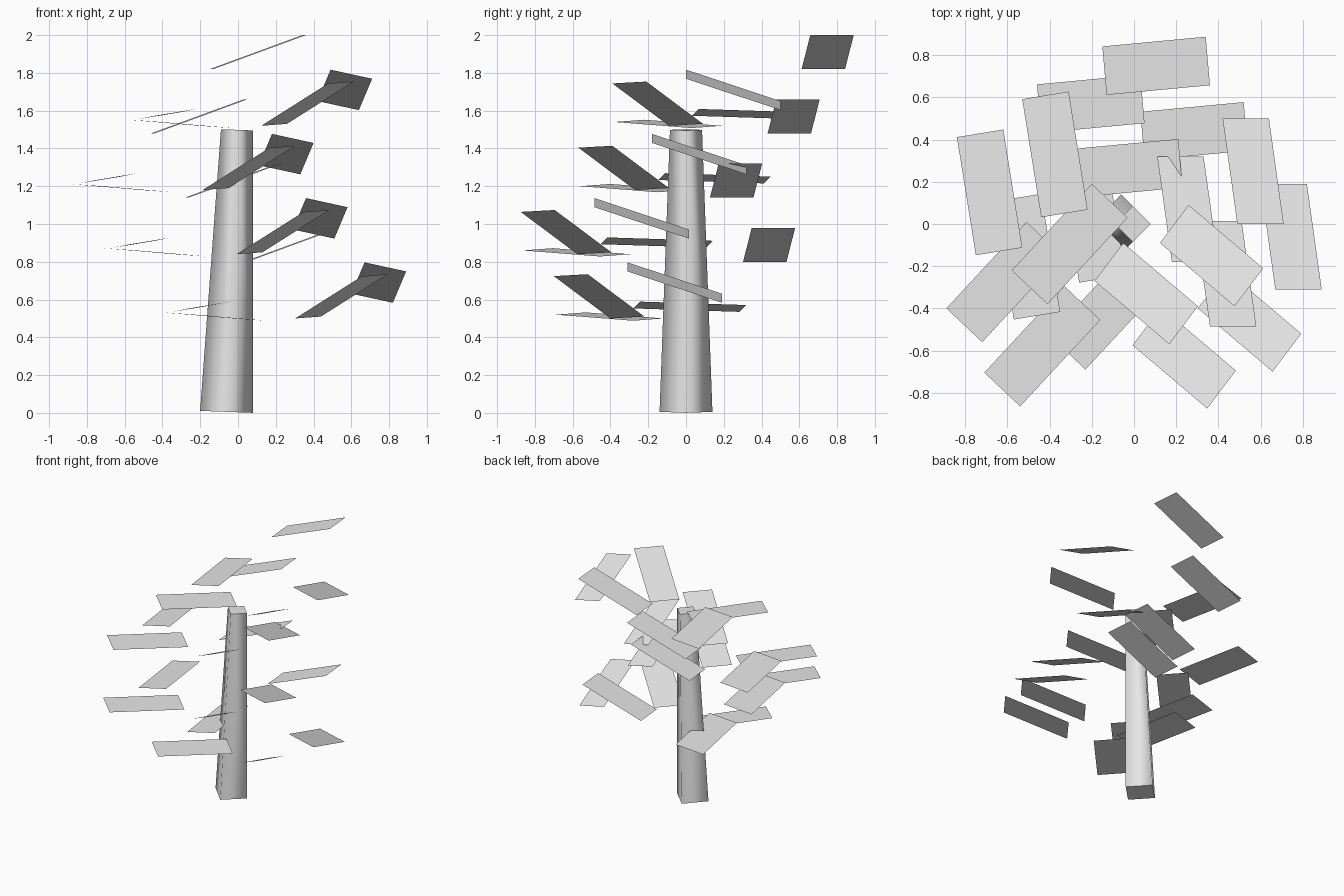
import bpy
import bmesh
from mathutils import Vector, Matrix

cube = bpy.data.objects.get("Cube")
if cube:
    bpy.data.objects.remove(cube, do_unlink=True)

# One plain grey material
grey = bpy.data.materials.new("plain_grey")
grey.use_nodes = True
colour = (0.8, 0.8, 0.8, 1)
grey.diffuse_color = colour
bsdf = next(n for n in grey.node_tree.nodes if n.type == "BSDF_PRINCIPLED")
bsdf.inputs["Base Color"].default_value = colour


def finish(bm, name):
    mesh = bpy.data.meshes.new(name)
    bm.to_mesh(mesh)
    bm.free()
    mesh.materials.append(grey)
    return mesh


def add_object(name, mesh, location=(0, 0, 0)):
    obj = bpy.data.objects.new(name, mesh)
    obj.location = location
    bpy.context.collection.objects.link(obj)
    return obj


# Trunk: leaning four-sided taper, smooth sides and flat caps
bm = bmesh.new()
place = Matrix.Translation((-0.033, 0, 0.752)) @ Matrix.Rotation(0.037, 4, "Y")
bmesh.ops.create_cone(bm, cap_ends=True, segments=4, radius1=0.14,
                      radius2=0.085, depth=1.494, matrix=place)
for face in bm.faces:
    face.smooth = abs(face.normal.z) < 0.5
for edge in bm.edges:
    edge.smooth = all(f.smooth for f in edge.link_faces)
add_object("trunk", finish(bm, "trunk"))

# Leaves of the top whorl: centre, half length, half width
leaves = {
    "back_leaf": ((0.105, 0.75, 1.91), (0.245, 0.023, 0.09), (-0.01, 0.115, 0)),
    "left_leaf": ((0.565, 0.25, 1.71), (-0.035, 0.25, -0.083), (0.11, 0, -0.024)),
    "front_left_leaf": ((0.368, -0.15, 1.637), (0.177, -0.15, 0.112), (0.068, 0.09, 0.005)),
    "right_leaf": ((-0.375, 0.33, 1.582), (0.045, -0.28, 0.009), (0.11, 0.018, 0.018)),
    "front_right_leaf": ((-0.305, -0.095, 1.53), (0.19, 0.205, -0.016), (0.085, -0.08, -0.006)),
}

# Each whorl repeats the same five leaves, shifted and lowered
whorl_shifts = [(0, 0), (-0.31, -0.18), (-0.13, -0.485), (0.18, -0.31)]
whorl_drop = 0.34

for name, (centre, length, width) in leaves.items():
    length, width = Vector(length), Vector(width)
    bm = bmesh.new()
    corners = [-length - width, length - width, length + width, width - length]
    face = bm.faces.new([bm.verts.new(c) for c in corners])
    face.normal_update()
    if face.normal.z < 0:
        face.normal_flip()
    mesh = finish(bm, name)
    for level, (x, y) in enumerate(whorl_shifts):
        shift = Vector((x, y, -whorl_drop * level))
        add_object(f"{name}_{level + 1}", mesh, Vector(centre) + shift)
